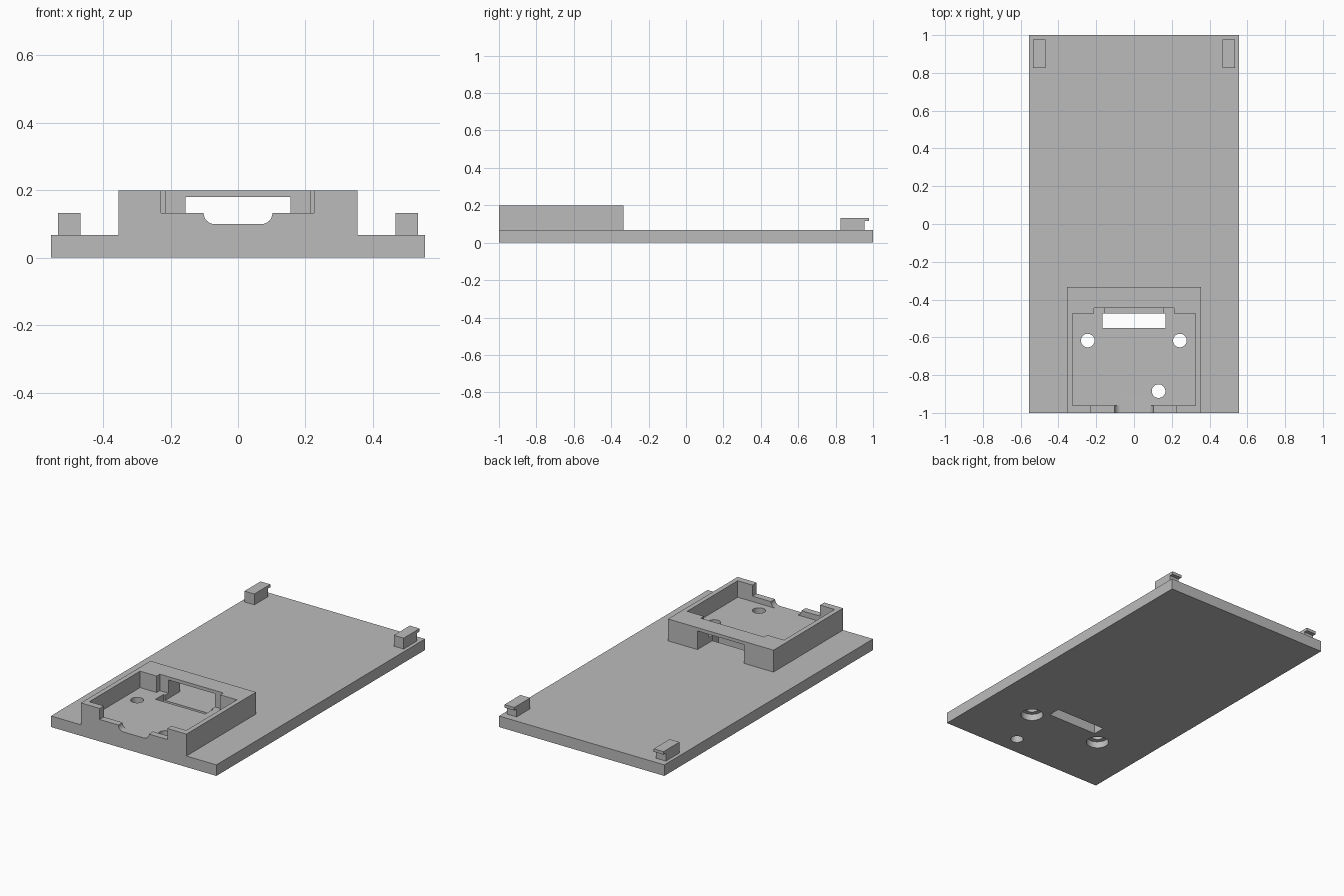
import bpy
import bmesh
import math
from mathutils import Vector

default = bpy.data.objects.get("Cube")
if default:
    bpy.data.objects.remove(default, do_unlink=True)

grey = bpy.data.materials.new("plain grey")
grey.use_nodes = True
COLOUR = (0.5, 0.5, 0.5, 1)
grey.diffuse_color = COLOUR
grey.node_tree.nodes["Principled BSDF"].inputs["Base Color"].default_value = COLOUR


def prism(name, base, sweep):
    """Extrude a closed polygon of 3D points along a vector."""
    bm = bmesh.new()
    face = bm.faces.new([bm.verts.new(p) for p in base])
    new = bmesh.ops.extrude_face_region(bm, geom=[face])["geom"]
    moved = [v for v in new if isinstance(v, bmesh.types.BMVert)]
    bmesh.ops.translate(bm, verts=moved, vec=Vector(sweep))
    bmesh.ops.recalc_face_normals(bm, faces=bm.faces)
    mesh = bpy.data.meshes.new(name)
    bm.to_mesh(mesh)
    bm.free()
    mesh.materials.append(grey)
    ob = bpy.data.objects.new(name, mesh)
    bpy.context.collection.objects.link(ob)
    return ob


def box(name, x, y, z):
    base = [(x[0], y[0], z[0]), (x[1], y[0], z[0]), (x[1], y[1], z[0]), (x[0], y[1], z[0])]
    return prism(name, base, (0, 0, z[1] - z[0]))


def cylinder(name, x, y, radius, z):
    n = 40
    ring = [(x + radius * math.cos(math.tau * i / n),
             y + radius * math.sin(math.tau * i / n), z[0]) for i in range(n)]
    return prism(name, ring, (0, 0, z[1] - z[0]))


def combine(target, other, operation):
    """Apply an exact boolean and remove the helper object."""
    other.hide_render = True
    mod = target.modifiers.new(operation, 'BOOLEAN')
    mod.operation = operation
    mod.solver = 'EXACT'
    mod.object = other
    bpy.ops.object.select_all(action='DESELECT')
    bpy.context.view_layer.objects.active = target
    target.select_set(True)
    bpy.ops.object.modifier_apply(modifier=mod.name)
    bpy.data.objects.remove(other, do_unlink=True)


PLATE, FLOOR, LEDGE, TOP = 0.067, 0.1, 0.133, 0.2
OVER = 0.3

# Base plate with the raised housing at the front
tray = box("base_plate_and_housing", (-0.555, 0.555), (-1, 1), (0, PLATE))
combine(tray, box("housing", (-0.354, 0.354), (-1, -0.333), (0, TOP)), 'UNION')

# Stepped pocket inside the housing
outline = [(-0.325, -0.96), (0.325, -0.96), (0.325, -0.475), (0.213, -0.475),
           (0.213, -0.445), (-0.213, -0.445), (-0.213, -0.475), (-0.325, -0.475)]
combine(tray, prism("pocket", [(x, y, FLOOR) for x, y in outline], (0, 0, OVER)), 'DIFFERENCE')

# Wide notch in the front wall
combine(tray, box("front_notch", (-0.228, 0.226), (-1.1, -0.9), (LEDGE, OVER)), 'DIFFERENCE')

# Narrow rounded notch below it
half, r, steps = 0.102, 0.032, 8
right = [(half - r + r * math.sin(a), FLOOR + r - r * math.cos(a))
         for a in [math.pi / 2 * i / steps for i in range(steps + 1)]]
right.append((half, 0.16))
profile = right + [(-x, z) for x, z in reversed(right)]
combine(tray, prism("cable_notch", [(x, -1.1, z) for x, z in profile], (0, 0.2, 0)), 'DIFFERENCE')

# Opening through the rear wall and slot through the floor
combine(tray, box("rear_opening", (-0.156, 0.156), (-0.51, -0.2), (PLATE, 0.18)), 'DIFFERENCE')
combine(tray, box("floor_slot", (-0.168, 0.166), (-0.55, -0.475), (-0.1, 0.15)), 'DIFFERENCE')

# Screw holes, two of them counterbored from below
for x, y, bored in [(-0.245, -0.617, True), (0.243, -0.617, True), (0.13, -0.885, False)]:
    combine(tray, cylinder("screw_hole", x, y, 0.036, (-0.1, 0.15)), 'DIFFERENCE')
    if bored:
        combine(tray, cylinder("counterbore", x, y, 0.063, (-0.1, 0.04)), 'DIFFERENCE')
bpy.ops.object.shade_smooth_by_angle(angle=math.radians(30))

# Rear clips with an overhanging lip
clip = [(0.825, PLATE), (0.955, PLATE), (0.955, 0.115), (0.978, 0.115),
        (0.978, LEDGE), (0.825, LEDGE)]
for name, x in (("right_clip", -0.534), ("left_clip", 0.468)):
    prism(name, [(x, y, z) for y, z in clip], (0.066, 0, 0))
